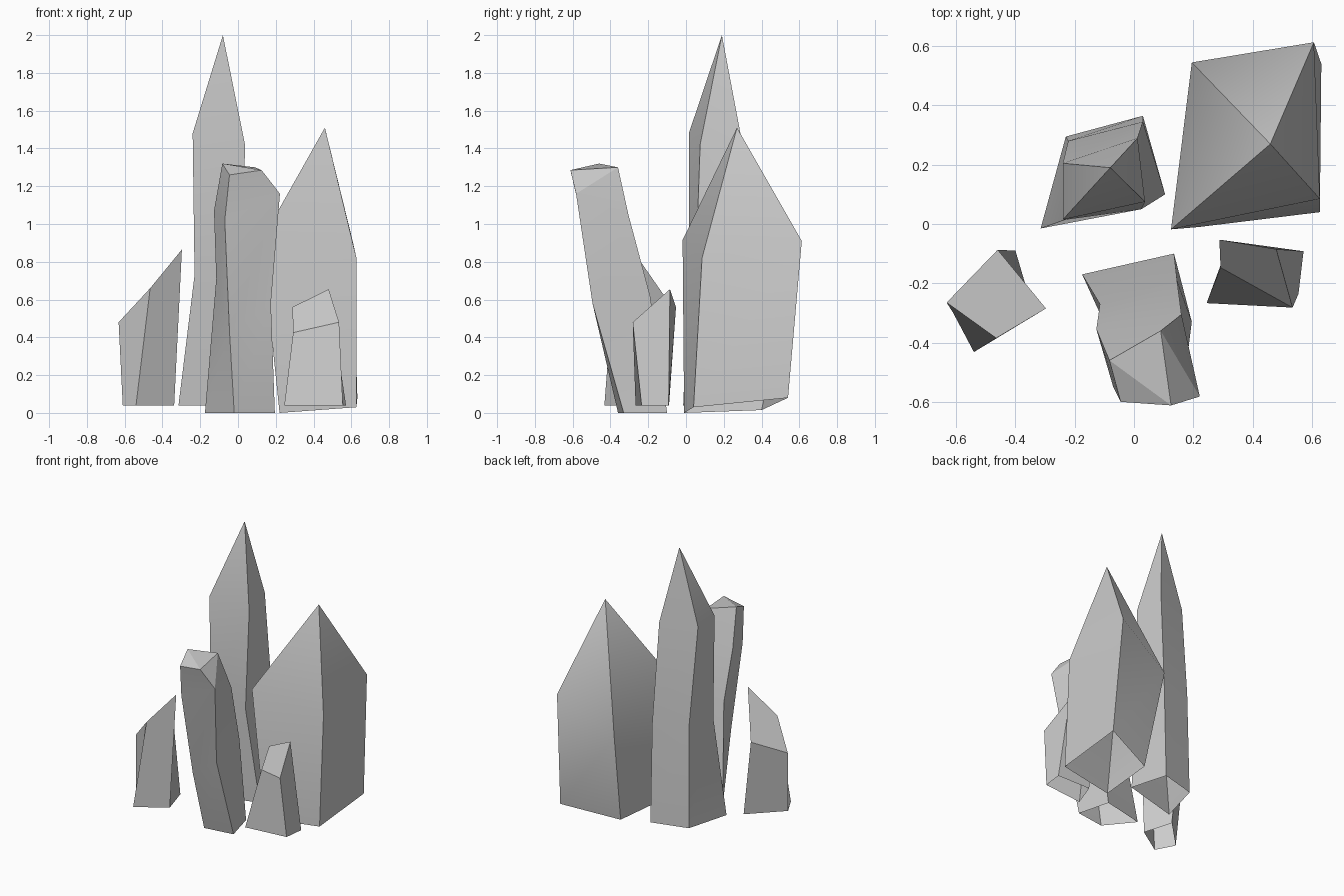
import bpy, bmesh

if "Cube" in bpy.data.objects:
    bpy.data.objects.remove(bpy.data.objects["Cube"])


def flat(z, *xy):
    """Level cross-section from plan points."""
    return [(x, y, z) for x, y in xy]


def crystal(name, rings, apex=None, creases=()):
    """Loft four-sided rings from the open base up; close with a point or a cut facet.
    Sides are smooth across the rings and sharp along the length."""
    bm = bmesh.new()
    loops = [[bm.verts.new(p) for p in ring] for ring in rings]
    sharp = []
    for low, high in zip(loops, loops[1:]):
        for i in range(4):
            j = (i + 1) % 4
            bm.faces.new((low[i], low[j], high[j], high[i]))
            sharp.append((low[i], high[i]))
    top = loops[-1]
    if apex:
        tip = bm.verts.new(apex)
        for i in range(4):
            bm.faces.new((top[i], top[(i + 1) % 4], tip))
            sharp.append((top[i], tip))
    else:
        bm.faces.new(top)
        sharp += [(top[i], top[(i + 1) % 4]) for i in range(4)]
    # Extra diagonal creases, given as (ring, corner) pairs
    for (r1, c1), (r2, c2) in creases:
        pair = (loops[r1][c1], loops[r2][c2])
        bmesh.ops.connect_vert_pair(bm, verts=list(pair))
        sharp.append(pair)
    for f in bm.faces:
        f.smooth = True
    for pair in sharp:
        edge = bm.edges.get(pair)
        if edge:
            edge.smooth = False
    mesh = bpy.data.meshes.new(name)
    bm.to_mesh(mesh)
    bm.free()
    obj = bpy.data.objects.new(name, mesh)
    bpy.context.collection.objects.link(obj)
    return obj


# Ring order: front-left, front-right, back-right, back-left

# Tallest pointed crystal at the back left
crystal("tall_crystal", [
    flat(0.04, (-.315, -.015), (.105, .10), (.03, .365), (-.23, .295)),
    [(-.23, .015, .73), (.025, .05, .72), (.03, .345, .75), (-.222, .28, .79)],
    [(-.24, .015, 1.48), (.037, .075, 1.42), (.012, .29, 1.47), (-.24, .205, 1.47)],
], apex=(-.08, .19, 2.0))

# Broad pointed crystal at the back right
crystal("broad_crystal", [
    [(.22, -.01, 0), (.627, .04, .03), (.632, .54, .08), (.245, .40, .015)],
    [(.125, -.018, .915), (.627, .085, .82), (.607, .613, .91), (.195, .545, .68)],
], apex=(.46, .27, 1.51))

# Leaning crystal in the front centre with a cut tip
crystal("leaning_crystal", [
    flat(0, (-.02, -.36), (.195, -.33), (.135, -.10), (-.175, -.17)),
    [(-.045, -.455, .43), (.174, -.495, .58), (.145, -.19, .62), (-.115, -.27, .71)],
    [(-.07, -.55, 1.02), (.222, -.582, 1.16), (.16, -.305, 1.05), (-.127, -.355, 1.07)],
    [(-.045, -.60, 1.26), (.125, -.612, 1.285), (.09, -.36, 1.30), (-.083, -.46, 1.32)],
], creases=[((2, 1), (3, 2)), ((3, 1), (3, 3))])

# Small slanted crystal at the front right
crystal("small_crystal", [
    flat(0.04, (.245, -.267), (.555, -.235), (.572, -.092), (.31, -.09)),
    [(.292, -.147, .425), (.535, -.282, .48), (.48, -.085, .655), (.288, -.053, .56)],
])

# Slanted shard at the left
crystal("left_shard", [
    flat(0.04, (-.54, -.432), (-.338, -.30), (-.40, -.09), (-.61, -.30)),
    [(-.465, -.385, .66), (-.297, -.285, .865), (-.46, -.087, .58), (-.632, -.265, .48)],
])
